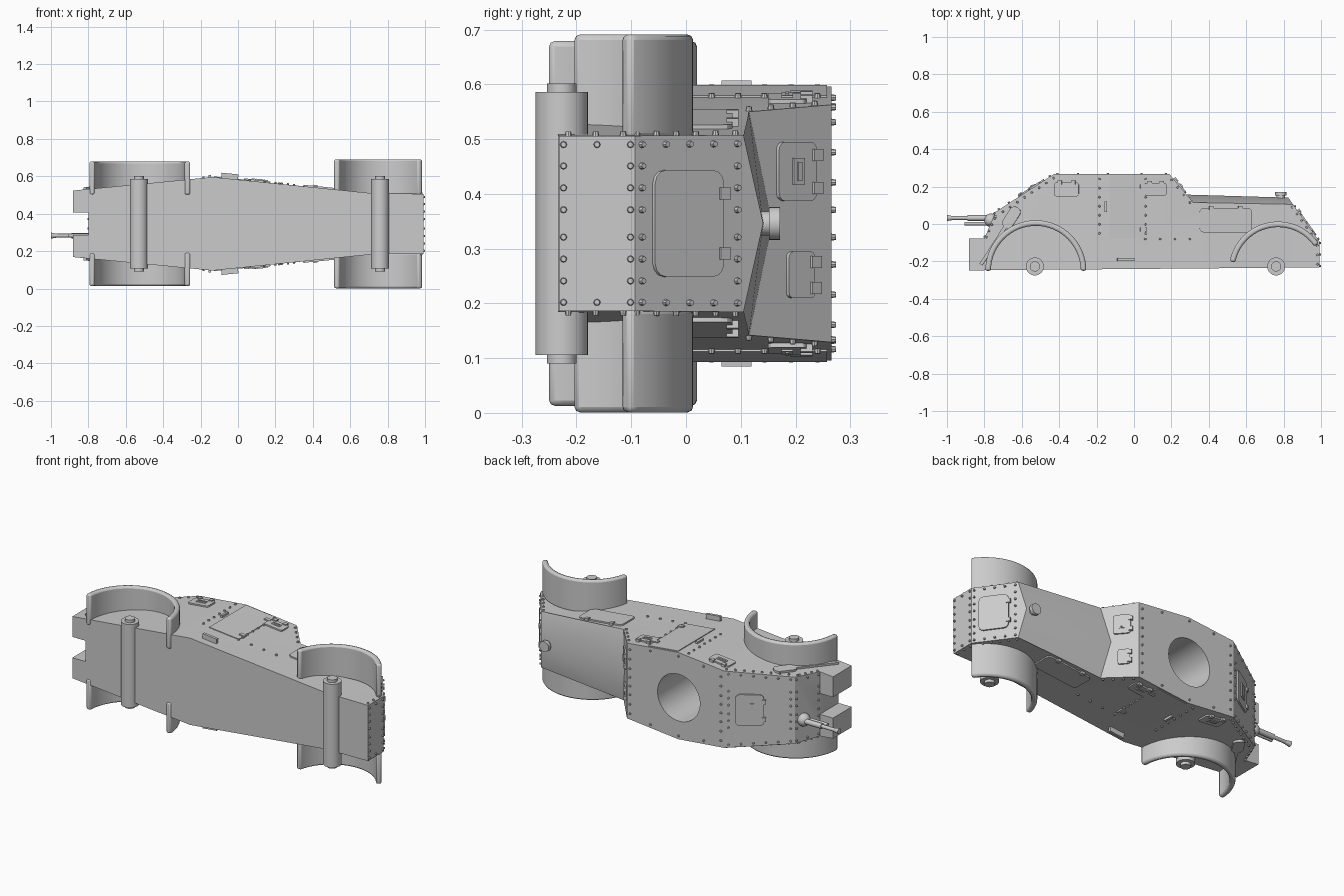
import bpy, bmesh, math
from mathutils import Matrix, Vector

if "Cube" in bpy.data.objects:
    bpy.data.objects.remove(bpy.data.objects["Cube"])

MID = 0.346          # centre line height: the vehicle lies on its side
ROOF = 0.266
grey = bpy.data.materials.new("armour grey")
grey.use_nodes = True
COLOUR = (0.6, 0.6, 0.6, 1)
grey.diffuse_color = COLOUR
grey.node_tree.nodes["Principled BSDF"].inputs["Base Color"].default_value = COLOUR


def finish(name, bm, mirror=False, bevel=0):
    bmesh.ops.recalc_face_normals(bm, faces=bm.faces)
    me = bpy.data.meshes.new(name)
    bm.to_mesh(me)
    bm.free()
    me.materials.append(grey)
    me.shade_smooth()
    me.set_sharp_from_angle(angle=math.radians(30))
    ob = bpy.data.objects.new(name, me)
    ob.location.z = MID
    bpy.context.collection.objects.link(ob)
    if bevel:
        mod = ob.modifiers.new("soft edge", "BEVEL")
        mod.width, mod.segments, mod.angle_limit = bevel, 2, math.radians(50)
    if mirror:
        mod = ob.modifiers.new("other side", "MIRROR")
        mod.use_axis = (False, False, True)
    return ob


def add_prism(bm, pts, frame, lo, hi):
    face = bm.faces.new([bm.verts.new(frame @ Vector((u, v, lo))) for u, v in pts])
    top = bmesh.ops.extrude_face_region(bm, geom=[face])["geom"]
    shift = frame.to_3x3() @ Vector((0, 0, hi - lo))
    bmesh.ops.translate(bm, verts=[g for g in top if isinstance(g, bmesh.types.BMVert)], vec=shift)


def add_rod(bm, a, b, r1, r2=None, n=24):
    a, b = Vector(a), Vector(b)
    rot = (b - a).to_track_quat("Z", "Y").to_matrix().to_4x4()
    bmesh.ops.create_cone(bm, cap_ends=True, segments=n, radius1=r1, radius2=r1 if r2 is None else r2,
                          depth=(b - a).length, matrix=Matrix.Translation((a + b) / 2) @ rot)


def frame_at(p, u, v):
    u, v = Vector(u).normalized(), Vector(v).normalized()
    m = Matrix((u, v, u.cross(v))).transposed().to_4x4()
    return Matrix.Translation(p) @ m


def half_width(x):
    plan = [(-0.89, 0.177), (-0.136, 0.25), (0.72, 0.163), (1.0, 0.16)]
    for (a, wa), (b, wb) in zip(plan, plan[1:]):
        if x <= b:
            return wa + (wb - wa) * (x - a) / (b - a)
    return wb


def side(x, y):
    slope = (half_width(x + 0.005) - half_width(x - 0.005)) * 100
    return frame_at((x, y, half_width(x)), (1, 0, slope), (0, 1, 0))


def slanted(low, high, t, z, front):
    a, b = Vector((*low, 0)), Vector((*high, 0))
    return frame_at(a.lerp(b, t) + Vector((0, 0, z)), (0, 0, -1 if front else 1), b - a)


def rounded(w, h, r):
    pts = []
    for k, (sx, sy) in enumerate([(1, 1), (-1, 1), (-1, -1), (1, -1)]):
        for i in range(4):
            a = math.radians(90 * k + 30 * i)
            pts.append((sx * (w / 2 - r) + r * math.cos(a), sy * (h / 2 - r) + r * math.sin(a)))
    return pts


def box(w, h, cx=0, cy=0):
    return [(cx + sx * w / 2, cy + sy * h / 2) for sx, sy in ((1, 1), (-1, 1), (-1, -1), (1, -1))]


def hatch(name, frame, w, h, slot=True, mirror=False, edge=1):
    """Rounded plate with two hinges on one edge and an optional vision slot."""
    bm = bmesh.new()
    add_prism(bm, rounded(w, h, min(w, h) * 0.16), frame, -0.01, 0.008)
    for s in (-1, 1):
        add_prism(bm, box(0.022, 0.022, s * w * 0.28, edge * h / 2), frame, -0.01, 0.014)
    if slot:
        add_prism(bm, box(w * 0.45, h * 0.3), frame, 0, 0.012)
        add_prism(bm, box(w * 0.32, h * 0.1), frame, 0, 0.015)
    return finish(name, bm, mirror)


# Hull: side profile crossed with the plan outline
NOSE_LOW, NOSE_HIGH = (0.992, -0.093), (0.85, 0.105)
GLASS_LOW, GLASS_HIGH = (0.317, 0.115), (0.19, ROOF)
TAIL_TOP, TAIL_MID, TAIL_LOW = (-0.43, ROOF), (-0.74, 0.065), (-0.80, -0.077)
profile = [(-0.883, -0.248), (0.992, -0.232), NOSE_LOW, NOSE_HIGH, GLASS_LOW, GLASS_HIGH,
           TAIL_TOP, TAIL_MID, TAIL_LOW, (-0.883, -0.077)]
bm = bmesh.new()
add_prism(bm, profile, Matrix(), -0.4, 0.4)
hull = finish("hull", bm)

UPRIGHT = frame_at((0, 0, 0), (1, 0, 0), (0, 0, 1))
xs = (-0.89, -0.136, 0.72, 1.0)
bm = bmesh.new()
add_prism(bm, [(x, half_width(x)) for x in xs] + [(x, -half_width(x)) for x in reversed(xs)],
          UPRIGHT, -0.5, 0.5)
cutters = [("INTERSECT", finish("plan_cutter", bm))]
bm = bmesh.new()
add_rod(bm, (-0.14, -0.05, -0.01), (-0.14, 0.5, -0.01), 0.135, n=48)
cutters.append(("DIFFERENCE", finish("turret_ring_cutter", bm)))
bm = bmesh.new()
add_prism(bm, box(0.2, 0.12, -0.9, 0), UPRIGHT, -0.5, 0.5)
cutters.append(("DIFFERENCE", finish("tail_notch_cutter", bm)))
for op, cutter in cutters:
    mod = hull.modifiers.new("cut", "BOOLEAN")
    mod.operation, mod.object, mod.solver = op, cutter, "EXACT"
    cutter.hide_render = True
bpy.context.view_layer.update()
cut = bpy.data.meshes.new_from_object(hull.evaluated_get(bpy.context.evaluated_depsgraph_get()))
hull.modifiers.clear()
hull.data = cut
cut.set_sharp_from_angle(angle=math.radians(30))
for op, cutter in cutters:
    bpy.data.objects.remove(cutter)

# Ridged hood and filler cap
bm = bmesh.new()
for x, y in (NOSE_HIGH, GLASS_LOW):
    for s in (-1, 1):
        bm.verts.new((x, y, s * half_width(x)))
bm.verts.new((0.825, 0.141, 0))
bm.verts.new((0.283, 0.157, 0))
bmesh.ops.convex_hull(bm, input=bm.verts)
finish("hood", bm)
bm = bmesh.new()
add_rod(bm, (0.785, 0.12, 0), (0.785, 0.16, 0), 0.022)
add_rod(bm, (0.785, 0.152, 0), (0.785, 0.172, 0), 0.03)
finish("filler_cap", bm)

# Fenders and axles
for name, cx, r, start, end, outer in (("rear", -0.525, 0.27, 180, 0, 0.333),
                                       ("front", 0.77, 0.263, 169, 34, 0.345)):
    angles = [math.radians(start + (end - start) * i / 32) for i in range(33)]
    arc = [(cx + q * math.cos(a), -0.25 + q * math.sin(a))
           for q, seq in ((r, angles), (r - 0.03, angles[::-1])) for a in seq]
    bm = bmesh.new()
    add_prism(bm, arc, Matrix(), 0.155, outer)
    finish(name + "_fenders", bm, mirror=True, bevel=0.01)
for name, x in (("rear_axle", -0.53), ("front_axle", 0.76)):
    bm = bmesh.new()
    add_rod(bm, (x, -0.227, -0.24), (x, -0.227, 0.24), 0.048, n=32)
    add_rod(bm, (x, -0.227, -0.256), (x, -0.227, 0.256), 0.027)
    finish(name, bm)

# Side doors, vision hatches, hood panels, handles and steps
bm = bmesh.new()
add_prism(bm, box(0.19, 0.335), side(-0.035, 0.09), -0.01, 0.004)
for y in (-0.03, 0.2):
    add_prism(bm, box(0.035, 0.02), side(0.05, y), -0.01, 0.01)
finish("side_doors", bm, mirror=True)
hatch("rear_side_hatches", side(-0.36, 0.185), 0.13, 0.075, mirror=True)
hatch("front_side_hatches", side(0.115, 0.185), 0.115, 0.07, mirror=True)
hatch("hood_side_panels", side(0.49, 0.02), 0.28, 0.13, slot=False, mirror=True)
bm = bmesh.new()
add_prism(bm, box(0.014, 0.055), side(-0.15, 0.092), -0.01, 0.012)
add_prism(bm, box(0.09, 0.015), side(-0.045, -0.19), -0.01, 0.028)
finish("handles_and_steps", bm, mirror=True)

# Hatches on nose, windscreen and sloping tail
hatch("nose_hatch", slanted(NOSE_LOW, NOSE_HIGH, 0.48, 0, True), 0.195, 0.155, slot=False)
hatch("driver_visor", slanted(GLASS_LOW, GLASS_HIGH, 0.56, 0.095, True), 0.108, 0.09)
hatch("mate_visor", slanted(GLASS_LOW, GLASS_HIGH, 0.61, -0.094, True), 0.085, 0.062, slot=False)
hatch("tail_hatch", slanted(TAIL_TOP, TAIL_MID, 0.36, 0, True), 0.18, 0.15)

# Shovels strapped to the rear flanks
bm = bmesh.new()
blade = side(-0.655, 0.035) @ Matrix.Rotation(math.radians(-33), 4, "Z")
add_prism(bm, rounded(0.06, 0.125, 0.025), blade, -0.005, 0.012)
add_prism(bm, box(0.018, 0.25, 0, -0.175), blade, -0.005, 0.012)
finish("shovels", bm, mirror=True)

# Rear machine gun in its ball mount
GUN_Z = -0.063
bm = bmesh.new()
bmesh.ops.create_uvsphere(bm, u_segments=20, v_segments=12, radius=0.036,
                          matrix=Matrix.Translation((-0.765, 0.02, GUN_Z)))
add_rod(bm, (-0.75, 0.032, GUN_Z), (-0.89, 0.032, GUN_Z), 0.015, n=16)
add_rod(bm, (-0.87, 0.032, GUN_Z), (-0.985, 0.032, GUN_Z), 0.010, n=16)
add_rod(bm, (-0.965, 0.032, GUN_Z), (-1.0, 0.032, GUN_Z), 0.010, 0.016, n=16)
add_rod(bm, (-0.75, 0.002, GUN_Z), (-0.905, 0.002, GUN_Z), 0.010, n=16)
finish("machine_gun", bm)

# Rivets along the plate seams
bm = bmesh.new()


def rivet(frame):
    add_rod(bm, frame @ Vector((0, 0, -0.004)), frame @ Vector((0, 0, 0.008)), 0.007, 0.005, n=8)


def seam(a, b, n):
    for i in range(n):
        t = i / (n - 1)
        rivet(side(a[0] + (b[0] - a[0]) * t, a[1] + (b[1] - a[1]) * t))


seam((0.062, -0.05), (0.062, 0.24), 7)
seam((-0.185, -0.05), (-0.185, 0.24), 7)
seam((-0.43, 0.245), (-0.74, 0.04), 9)
seam((-0.745, 0.03), (-0.79, -0.07), 4)
seam((0.20, 0.235), (0.30, 0.115), 4)
seam((0.845, 0.09), (0.975, -0.09), 6)
seam((0.98, -0.115), (0.98, -0.215), 3)
seam((0.06, -0.08), (0.3, -0.08), 4)
for low, high, front, n in ((NOSE_LOW, NOSE_HIGH, True, 5), (TAIL_MID, TAIL_TOP, False, 6),
                            (TAIL_LOW, TAIL_MID, False, 3), ((0.992, -0.232), NOSE_LOW, True, 3)):
    for i in range(n):
        t = 0.06 + 0.88 * i / (n - 1)
        x = low[0] + (high[0] - low[0]) * t
        rivet(slanted(low, high, t, half_width(x) - 0.016, front))
    for t in (0.06, 0.94):
        for z in (0.025, 0.065, 0.105):
            rivet(slanted(low, high, t, z, front))
for x in (0.17, -0.41):
    for k in (0.025, 0.075, 0.13, 0.185):
        rivet(frame_at((x, ROOF, k), (0, 0, 1), (1, 0, 0)))
for x in (-0.3, -0.14, 0.04):
    rivet(frame_at((x, ROOF, half_width(x) - 0.02), (0, 0, 1), (1, 0, 0)))
finish("rivets", bm, mirror=True)
